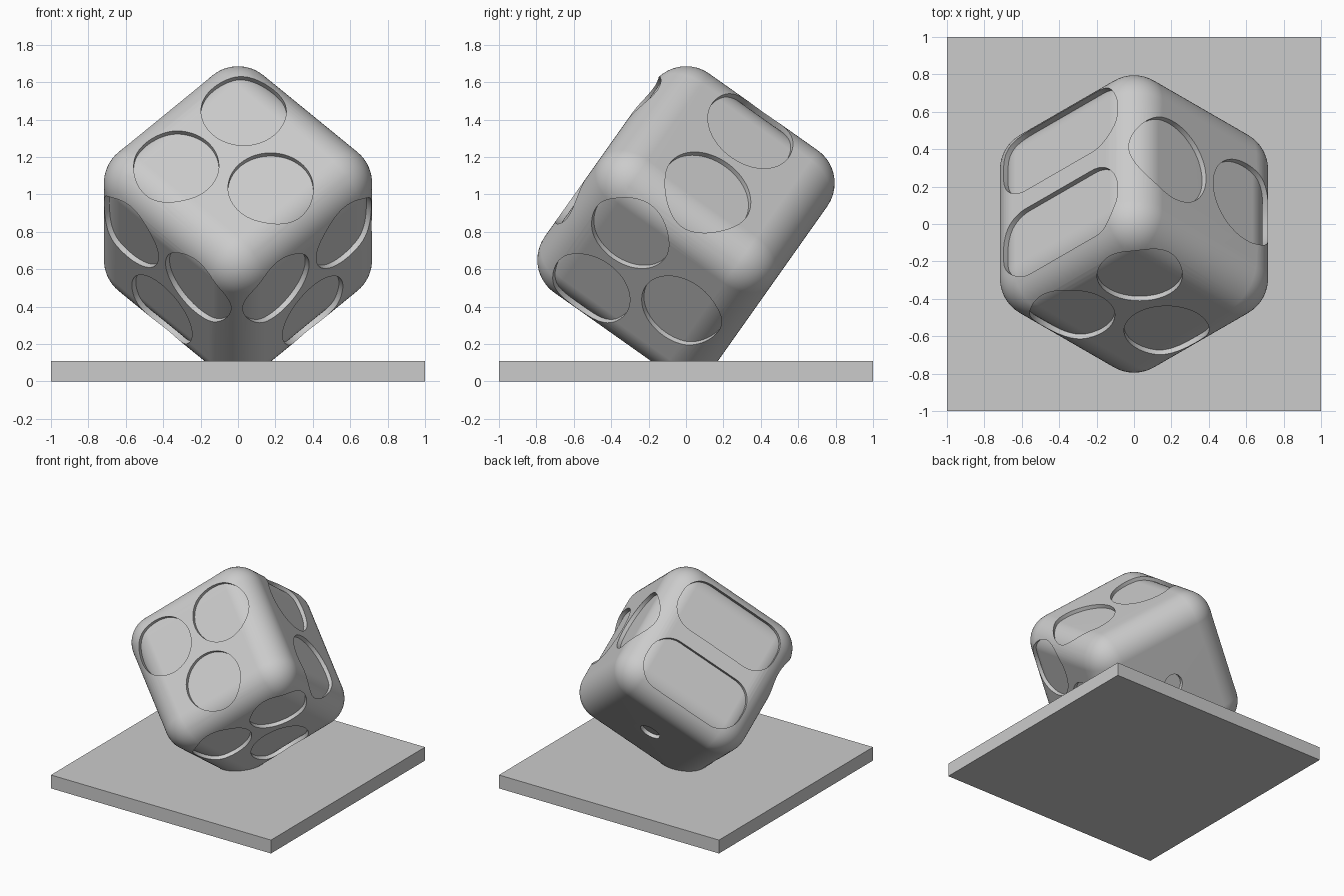
import bpy, bmesh, math
from mathutils import Matrix, Vector

CENTRE = Vector((0, 0, 0.855))
CORE = 0.355        # half-size of the flat part of each cube face
ROUND = 0.215       # edge rounding radius
DEPTH = 0.03        # recess depth

old = bpy.data.objects.get("Cube")
if old:
    bpy.data.objects.remove(old, do_unlink=True)

grey = bpy.data.materials.new("light_grey")
grey.use_nodes = True
grey.diffuse_color = (0.6, 0.6, 0.6, 1)
grey.node_tree.nodes["Principled BSDF"].inputs["Base Color"].default_value = (0.6, 0.6, 0.6, 1)


def add_object(name, bm):
    bmesh.ops.recalc_face_normals(bm, faces=bm.faces)
    mesh = bpy.data.meshes.new(name)
    bm.to_mesh(mesh)
    bm.free()
    mesh.materials.append(grey)
    ob = bpy.data.objects.new(name, mesh)
    bpy.context.collection.objects.link(ob)
    return ob


def activate(ob):
    bpy.ops.object.select_all(action='DESELECT')
    ob.select_set(True)
    bpy.context.view_layer.objects.active = ob


def face_frame(azimuth, side):
    """Axes of one face of a cube balanced on its corner."""
    az = math.radians(azimuth)
    flat = math.sqrt(2 / 3)
    n = Vector((flat * math.cos(az), flat * math.sin(az), side / math.sqrt(3)))
    u = Vector((0, 0, 1)).cross(n).normalized()
    v = n.cross(u)
    a, b = (u + v).normalized(), (v - u).normalized()
    m = Matrix((a, b, n)).transposed().to_4x4()
    return Matrix.Translation(CENTRE) @ m


def rounded_cube(name, radius):
    bm = bmesh.new()
    bmesh.ops.create_cube(bm, size=2 * (CORE + radius))
    bmesh.ops.bevel(bm, geom=bm.edges[:], offset=radius, segments=14,
                    profile=0.5, affect='EDGES', clamp_overlap=False)
    bmesh.ops.transform(bm, matrix=face_frame(-90, 1), verts=bm.verts)
    return add_object(name, bm)


def add_prism(bm, a, b, half_a, half_b, radius):
    """Rounded-rectangle prism; a circle when both halves equal the radius."""
    loop = []
    for q, (sa, sb) in enumerate(((1, 1), (-1, 1), (-1, -1), (1, -1))):
        for i in range(17):
            t = math.radians(90 * (q + i / 16))
            p = Vector((a + sa * (half_a - radius) + radius * math.cos(t),
                        b + sb * (half_b - radius) + radius * math.sin(t), 0.40))
            if not loop or (p - loop[-1].co).length > 1e-5:
                loop.append(bm.verts.new(p))
    if (loop[0].co - loop[-1].co).length < 1e-5:
        bm.verts.remove(loop.pop())
    base = bm.faces.new(loop)
    top = bmesh.ops.extrude_face_region(bm, geom=[base])["geom"]
    bmesh.ops.translate(bm, vec=(0, 0, 0.35),
                        verts=[g for g in top if isinstance(g, bmesh.types.BMVert)])


def circles(points, r):
    return [(a, b, r, r, r) for a, b in points]


# Recess layouts in face coordinates
three = [(0.25, 0.207), (-0.26, 0.207), (-0.005, -0.252)]
three_turned = [(b, -a) for a, b in three]
layouts = {
    "front_upper": (-90, 1, circles(three, 0.228)),
    "right_upper": (30, 1, circles([(0.275, 0), (-0.28, 0)], 0.25)),
    "left_upper": (150, 1, [(s * 0.265, 0, 0.205, 0.43, 0.18) for s in (-1, 1)]),
    "right_lower": (-30, -1, circles(three, 0.228)),
    "left_lower": (210, -1, circles(three_turned, 0.228)),
    "back_lower": (90, -1, circles([(0, 0)], 0.08)),
}

# Outer shell with recesses cut through it, and a smaller core as their floor
shell = rounded_cube("cube_shell", ROUND)
for name, (azimuth, side, shapes) in layouts.items():
    bm = bmesh.new()
    for shape in shapes:
        add_prism(bm, *shape)
    bmesh.ops.transform(bm, matrix=face_frame(azimuth, side), verts=bm.verts)
    cutter = add_object(name + "_cutter", bm)
    cutter.hide_render = True
    activate(shell)
    mod = shell.modifiers.new("cut", 'BOOLEAN')
    mod.operation = 'DIFFERENCE'
    mod.solver = 'EXACT'
    mod.object = cutter
    bpy.ops.object.modifier_apply(modifier=mod.name)
    bpy.data.objects.remove(cutter, do_unlink=True)

floor = rounded_cube("recess_floor", ROUND - DEPTH)
for ob in (shell, floor):
    activate(ob)
    bpy.ops.object.shade_smooth_by_angle(angle=math.radians(30))
    weighted = ob.modifiers.new("weighted_normals", 'WEIGHTED_NORMAL')
    weighted.keep_sharp = True

# Square base plate
bm = bmesh.new()
bmesh.ops.create_cube(bm, size=1)
bmesh.ops.scale(bm, vec=(2, 2, 0.11), verts=bm.verts)
bmesh.ops.translate(bm, vec=(0, 0, 0.055), verts=bm.verts)
add_object("base_plate", bm)
